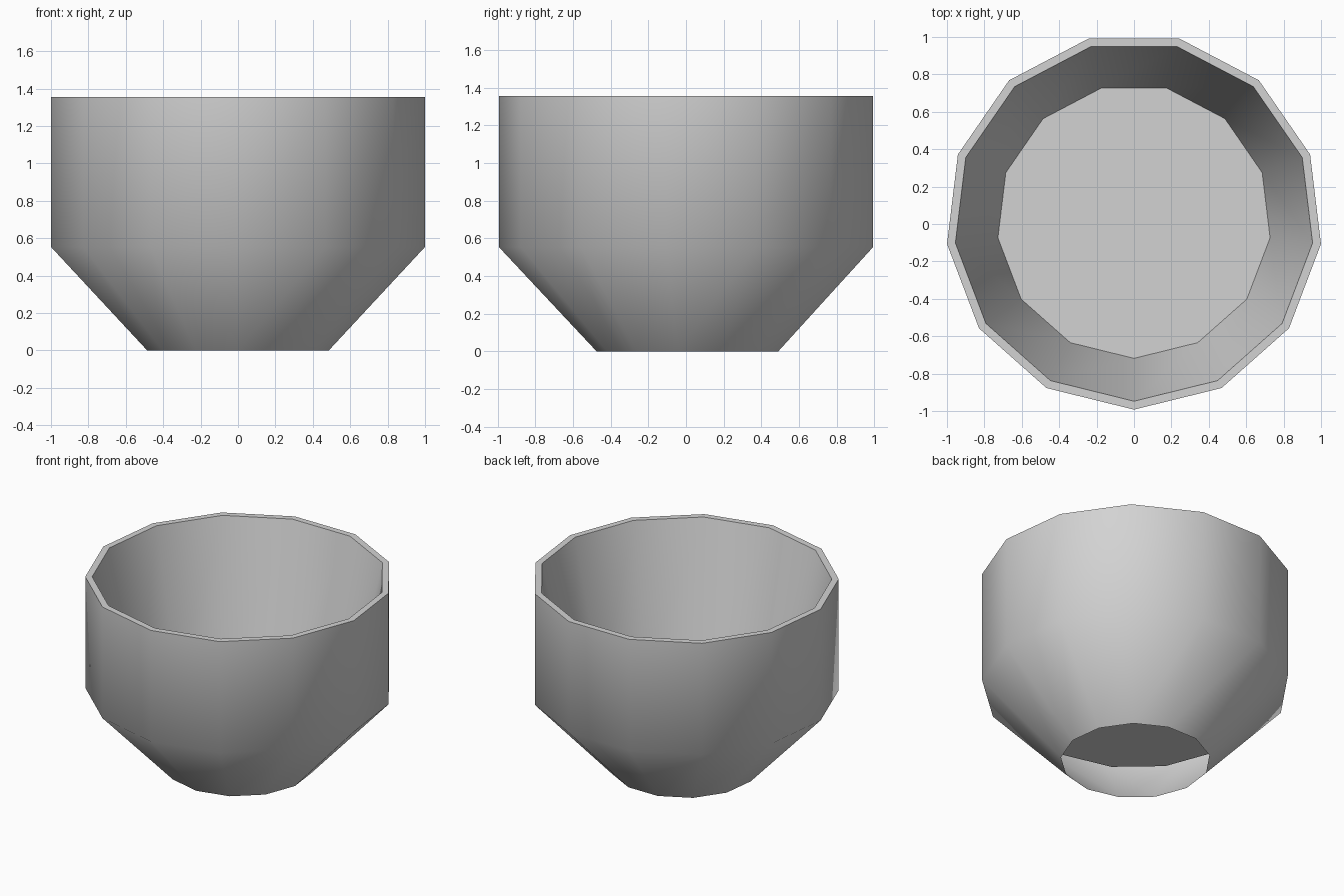
import bpy
import bmesh
from math import sin, cos, pi, radians

SIDES = 13
SHIFT_Y = 0.0146  # centres the odd-sided outline on its bounds

cube = bpy.data.objects.get("Cube")
if cube:
    bpy.data.objects.remove(cube, do_unlink=True)

grey = bpy.data.materials.new("plain_grey")
grey.use_nodes = True
colour = (0.65, 0.65, 0.65, 1.0)
grey.diffuse_color = colour
grey.node_tree.nodes["Principled BSDF"].inputs["Base Color"].default_value = colour

# Wall profile (radius, height): open foot, outer wall, rim, tapered inner wall to floor
profile = [(0.489, 0.0), (1.007, 0.553), (1.007, 1.355),
           (0.962, 1.355), (0.733, 0.367)]


def ring(bm, radius, z):
    """One polygon of vertices with a corner facing the front."""
    angles = [2 * pi * i / SIDES - pi / 2 for i in range(SIDES)]
    return [bm.verts.new((radius * cos(a), radius * sin(a) + SHIFT_Y, z)) for a in angles]


# Bowl: rings bridged along the profile, closed by the raised floor
bm = bmesh.new()
rings = [ring(bm, r, z) for r, z in profile]
for low, high in zip(rings, rings[1:]):
    for i in range(SIDES):
        j = (i + 1) % SIDES
        bm.faces.new((low[i], low[j], high[j], high[i]))
bm.faces.new(rings[-1])
mesh = bpy.data.meshes.new("bowl")
bm.to_mesh(mesh)
bm.free()
mesh.materials.append(grey)

bowl = bpy.data.objects.new("bowl", mesh)
bpy.context.collection.objects.link(bowl)
bpy.ops.object.select_all(action="DESELECT")
bowl.select_set(True)
bpy.context.view_layer.objects.active = bowl
bpy.ops.object.shade_smooth_by_angle(angle=radians(45))
